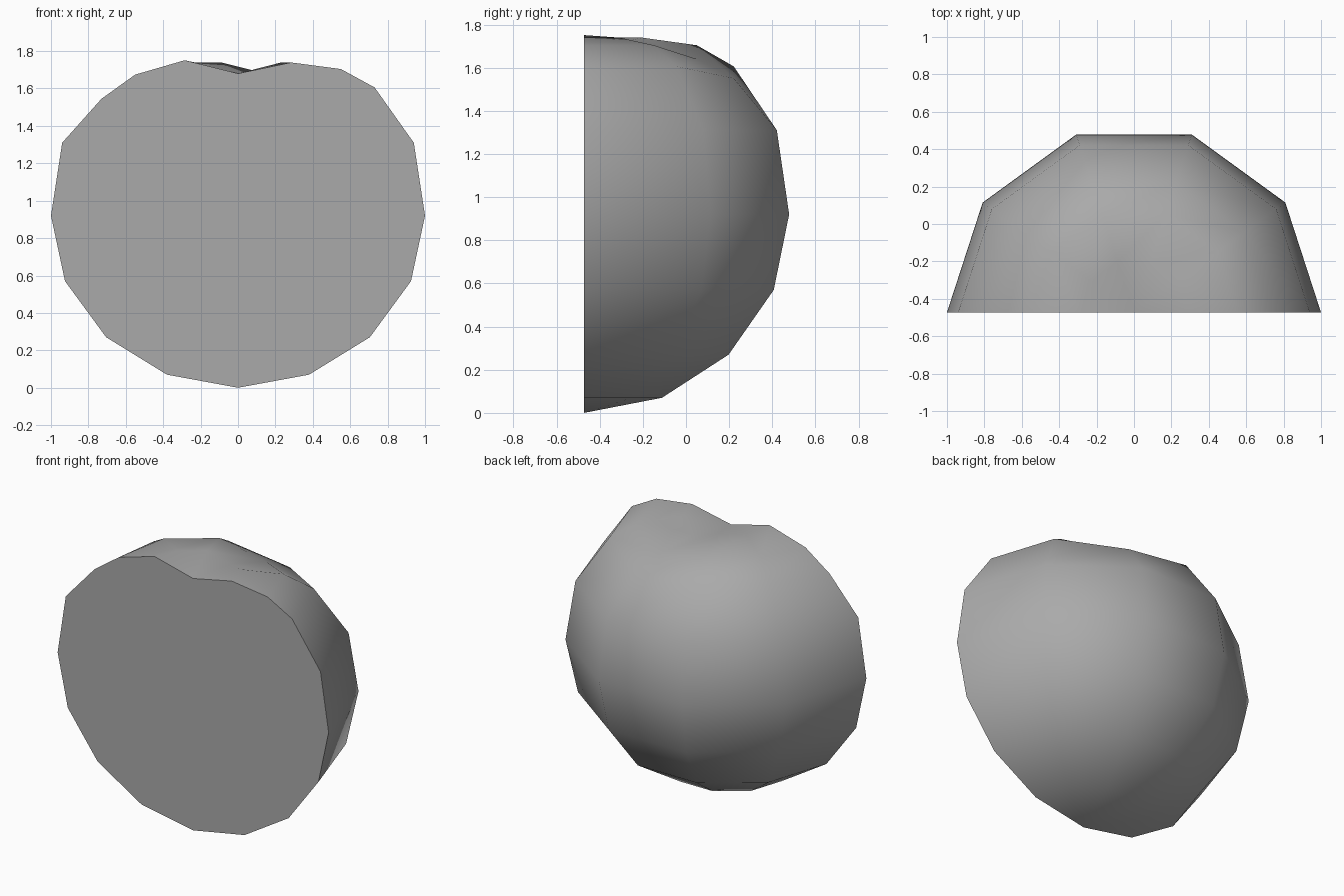
import bpy
import bmesh
from math import sin, cos, pi, radians

cube = bpy.data.objects.get("Cube")
if cube:
    bpy.data.objects.remove(cube, do_unlink=True)

# Single flat colour
grey = bpy.data.materials.new("plain grey")
grey.use_nodes = True
colour = (0.4, 0.4, 0.4, 1)
grey.diffuse_color = colour
grey.node_tree.nodes["Principled BSDF"].inputs["Base Color"].default_value = colour

STEPS = 5          # sides around the half turn
CUT_Y = -0.473     # plane of the flat cut
BASE = (0, 0)
DIMPLE = (0, 1.68)
BODY = [(0.38, 0.07), (0.705, 0.27), (0.925, 0.57), (1, 0.92), (0.94, 1.31)]
CROWN = [(0.73, 1.606), (0.55, 1.704), (0.285, 1.739)]
# Uneven crown: height change of each crown ring on the sunken spokes
SUNK = {2: (-0.055, -0.064, -0.044), 5: (-0.061, -0.03, 0.012)}


def place(bm, radius, height, step):
    angle = pi * step / STEPS
    return bm.verts.new((radius * cos(angle), CUT_Y + radius * sin(angle), height))


# Half lathe with a spoke of points at each step
bm = bmesh.new()
bottom = place(bm, *BASE, 0)
top = place(bm, *DIMPLE, 0)
spokes = []
for step in range(STEPS + 1):
    offsets = SUNK.get(step, (0, 0, 0))
    outline = BODY + [(r, z + dz) for (r, z), dz in zip(CROWN, offsets)]
    spokes.append([place(bm, r, z, step) for r, z in outline])

# Rounded skin between neighbouring spokes
for a, b in zip(spokes, spokes[1:]):
    bm.faces.new((bottom, b[0], a[0]))
    for i in range(len(a) - 1):
        bm.faces.new((a[i], b[i], b[i + 1], a[i + 1]))
    bm.faces.new((a[-1], b[-1], top))

# Flat cut face
bm.faces.new([bottom] + spokes[0] + [top] + spokes[-1][::-1])
bmesh.ops.recalc_face_normals(bm, faces=bm.faces)

mesh = bpy.data.meshes.new("half_fruit")
bm.to_mesh(mesh)
bm.free()
mesh.materials.append(grey)
half_fruit = bpy.data.objects.new("half_fruit", mesh)
bpy.context.collection.objects.link(half_fruit)

# Smooth skin, crisp rim
bpy.ops.object.select_all(action="DESELECT")
half_fruit.select_set(True)
bpy.context.view_layer.objects.active = half_fruit
bpy.ops.object.shade_smooth_by_angle(angle=radians(55))
